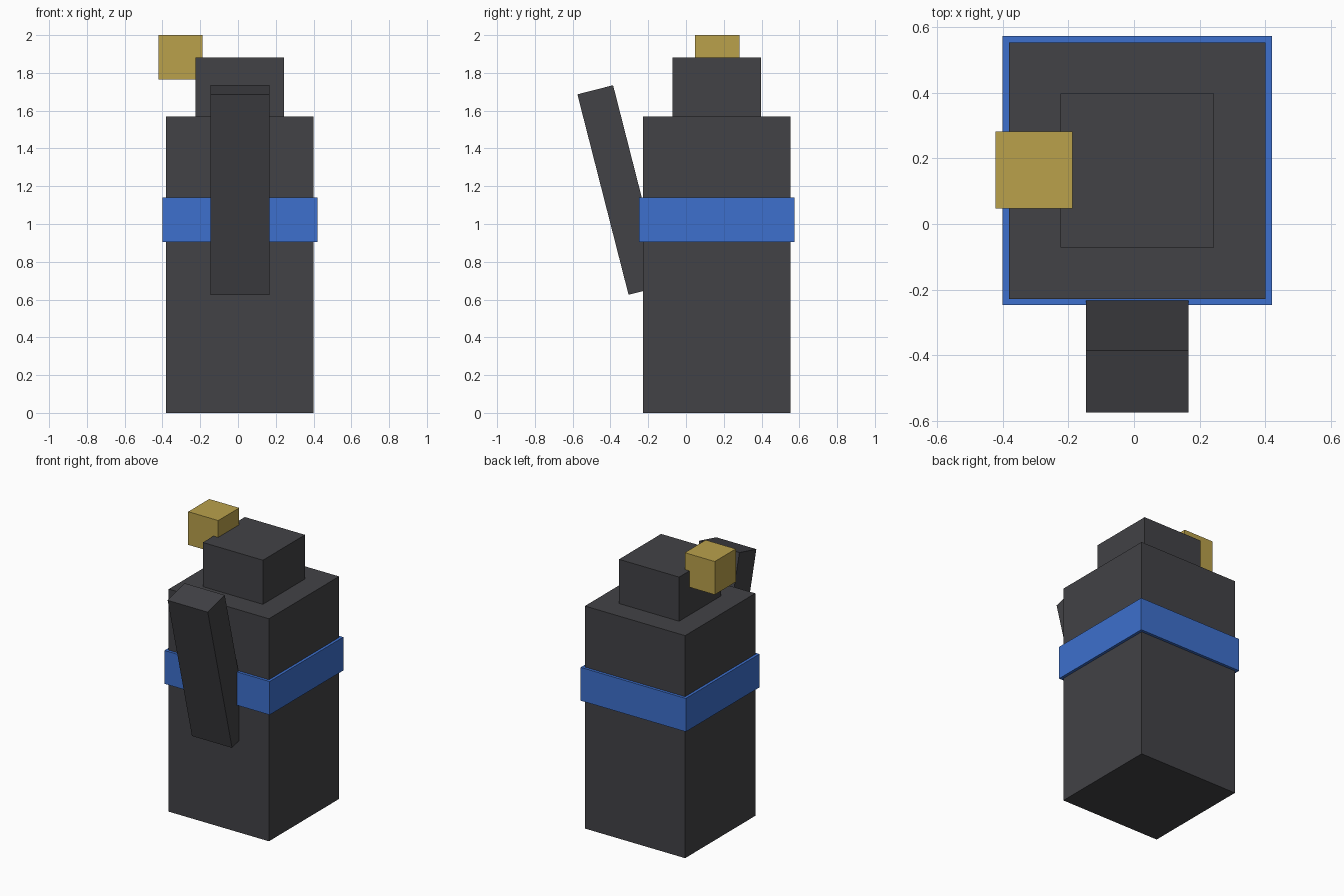
import bpy

default = bpy.data.objects.get("Cube")
if default:
    bpy.data.objects.remove(default, do_unlink=True)


def linear(c):
    c /= 255
    return c / 12.92 if c <= 0.04045 else ((c + 0.055) / 1.055) ** 2.4


def material(name, rgb):
    mat = bpy.data.materials.new(name)
    mat.use_nodes = True
    colour = [linear(c) for c in rgb] + [1]
    mat.diffuse_color = colour
    mat.node_tree.nodes["Principled BSDF"].inputs["Base Color"].default_value = colour
    return mat


def box(name, centre, size, mat, tilt=0):
    bpy.ops.mesh.primitive_cube_add(size=1, location=centre, rotation=(tilt, 0, 0))
    obj = bpy.context.object
    obj.name = name
    obj.scale = size
    obj.data.materials.append(mat)
    return obj


charcoal = material("charcoal", (66, 66, 70))
blue = material("blue", (61, 112, 205))
gold = material("gold", (186, 161, 75))

# Square container with a stepped top
box("body", (0.01, 0.163, 0.785), (0.782, 0.782, 1.57), charcoal)
box("cap", (0.01, 0.163, 1.725), (0.469, 0.469, 0.313), charcoal)

# Band wrapped around the middle
box("band", (0.01, 0.163, 1.022), (0.821, 0.821, 0.235), blue)

# Handle leaning out from the front
box("handle", (0.01, -0.345, 1.18), (0.313, 0.195, 1.095), charcoal, tilt=0.25)

# Cube set into the upper right edge of the cap
box("corner_cube", (-0.305, 0.165, 1.883), (0.234, 0.234, 0.234), gold)
